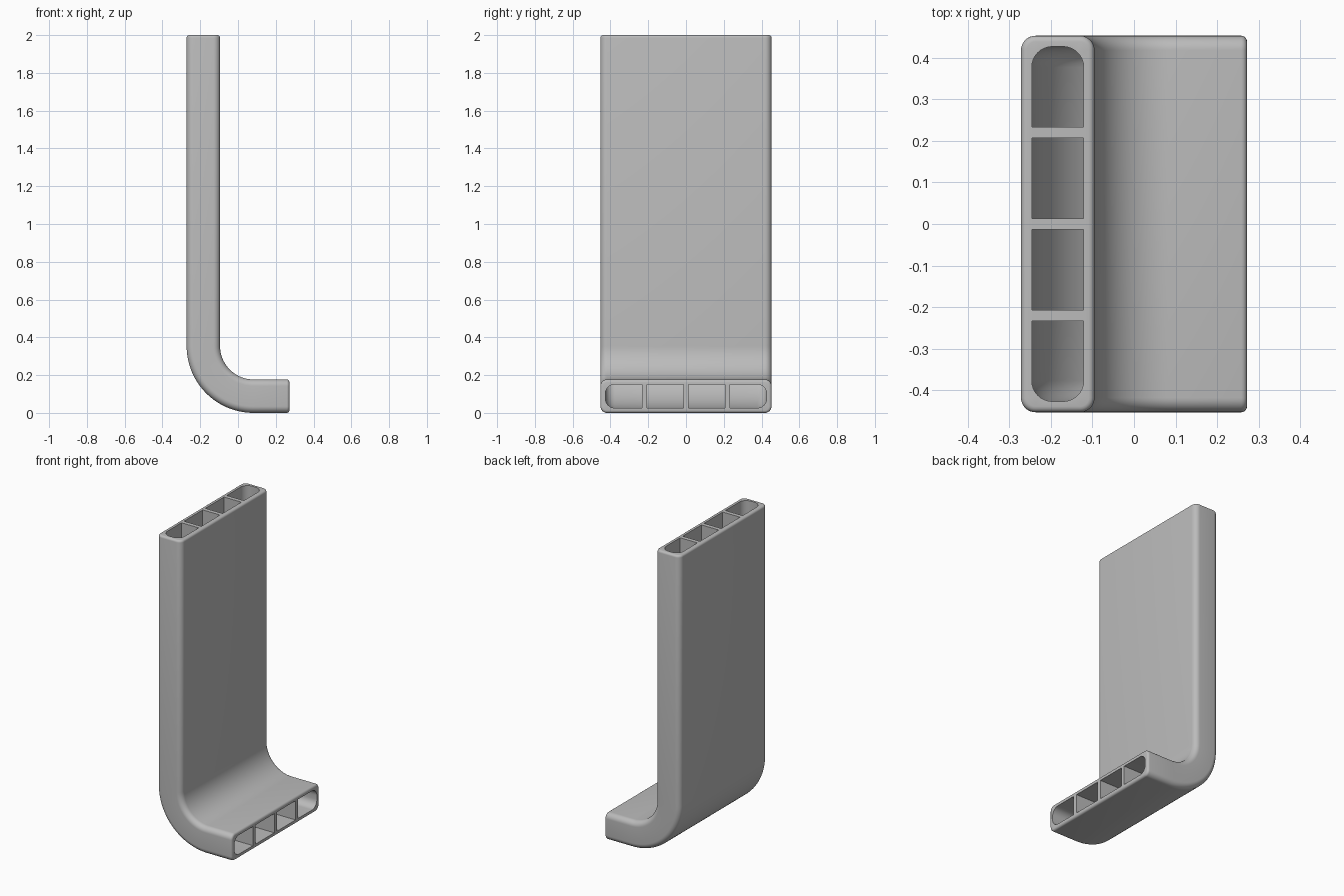
import bpy, bmesh
from math import sin, cos, pi
from mathutils import Vector

if "Cube" in bpy.data.objects:
    bpy.data.objects.remove(bpy.data.objects["Cube"], do_unlink=True)

HALF_X, HALF_Y, HEIGHT = 0.272, 0.453, 2.0
THICK, WALL, RIB = 0.177, 0.026, 0.027
BEND = 0.354           # outer bend radius
EDGE = 0.014           # rounding of the open ends
CENTRE = Vector((BEND - HALF_X, 0, BEND))


def section(y0, y1, half_t, r_low, r_high, steps=8):
    """Rounded rectangle as (y, offset) points; radii at the low and high y sides."""
    pts = []
    corners = ((y1, 1, 1, r_high), (y0, -1, 1, r_low),
               (y0, -1, -1, r_low), (y1, 1, -1, r_high))
    for k, (y, sy, st, r) in enumerate(corners):
        n = steps if r else 0
        for i in range(n + 1):
            a = pi / 2 * (k + (i / n if n else 0))
            pts.append((y - sy * r + r * cos(a), st * (half_t - r) + r * sin(a)))
    return pts


def stations():
    """Centre line points with the direction toward the inside of the bend."""
    mid = BEND - THICK / 2
    inward = Vector((1, 0, 0))
    path = [(Vector((-HALF_X + THICK / 2, 0, HEIGHT)), inward)]
    n = 32
    for i in range(n + 1):
        a = pi / 2 * i / n
        d = Vector((cos(a), 0, sin(a)))
        path.append((CENTRE - d * mid, d))
    path.append((Vector((HALF_X, 0, THICK / 2)), Vector((0, 0, 1))))
    return path


def ring(bm, pts, p, d):
    return [bm.verts.new(p + d * t + Vector((0, y, 0))) for y, t in pts]


def skin(bm, rings):
    for a, b in zip(rings, rings[1:]):
        for i in range(len(a)):
            j = (i + 1) % len(a)
            bm.faces.new((a[i], a[j], b[j], b[i]))


def outer(inset):
    r = 0.035 - inset
    return section(-HALF_Y + inset, HALF_Y - inset, THICK / 2 - inset, r, r)


bm = bmesh.new()
path = stations()
ends = [[], []]

# Outer shell with softly rounded ends
shell = []
first, last = path[0], path[-1]
arc = [pi / 2 * i / 4 for i in range(5)]
for a in reversed(arc):
    shift = Vector((0, 0, -EDGE * (1 - sin(a))))
    shell.append(ring(bm, outer(EDGE * (1 - cos(a))), first[0] + shift, first[1]))
for p, d in path[1:-1]:
    shell.append(ring(bm, outer(0), p, d))
for a in arc:
    shift = Vector((-EDGE * (1 - sin(a)), 0, 0))
    shell.append(ring(bm, outer(EDGE * (1 - cos(a))), last[0] + shift, last[1]))
skin(bm, shell)
ends[0].append(shell[0])
ends[1].append(shell[-1])

# Four channels running the full length, separated by ribs
count = 4
span = 2 * (HALF_Y - WALL)
width = (span - RIB * (count - 1)) / count
for c in range(count):
    y0 = -span / 2 + c * (width + RIB)
    low = 0.05 if c == 0 else 0
    high = 0.05 if c == count - 1 else 0
    pts = section(y0, y0 + width, THICK / 2 - WALL, low, high)
    rings = [ring(bm, pts, p, d) for p, d in path]
    skin(bm, rings)
    ends[0].append(rings[0])
    ends[1].append(rings[-1])

# End faces around the channel openings
for loops, normal in zip(ends, (Vector((0, 0, 1)), Vector((1, 0, 0)))):
    edges = [bm.edges.get((lp[i - 1], lp[i])) for lp in loops for i in range(len(lp))]
    bmesh.ops.triangle_fill(bm, use_beauty=True, edges=edges, normal=normal)
bmesh.ops.recalc_face_normals(bm, faces=bm.faces[:])

mesh = bpy.data.meshes.new("bent_channel_tube")
bm.to_mesh(mesh)
bm.free()
tube = bpy.data.objects.new("bent_channel_tube", mesh)
bpy.context.collection.objects.link(tube)

# Plain grey finish
grey = bpy.data.materials.new("plain_grey")
grey.use_nodes = True
colour = (0.5, 0.5, 0.5, 1)
grey.diffuse_color = colour
grey.node_tree.nodes["Principled BSDF"].inputs["Base Color"].default_value = colour
mesh.materials.append(grey)

bpy.ops.object.select_all(action="DESELECT")
tube.select_set(True)
bpy.context.view_layer.objects.active = tube
bpy.ops.object.shade_smooth_by_angle(angle=pi / 6)
